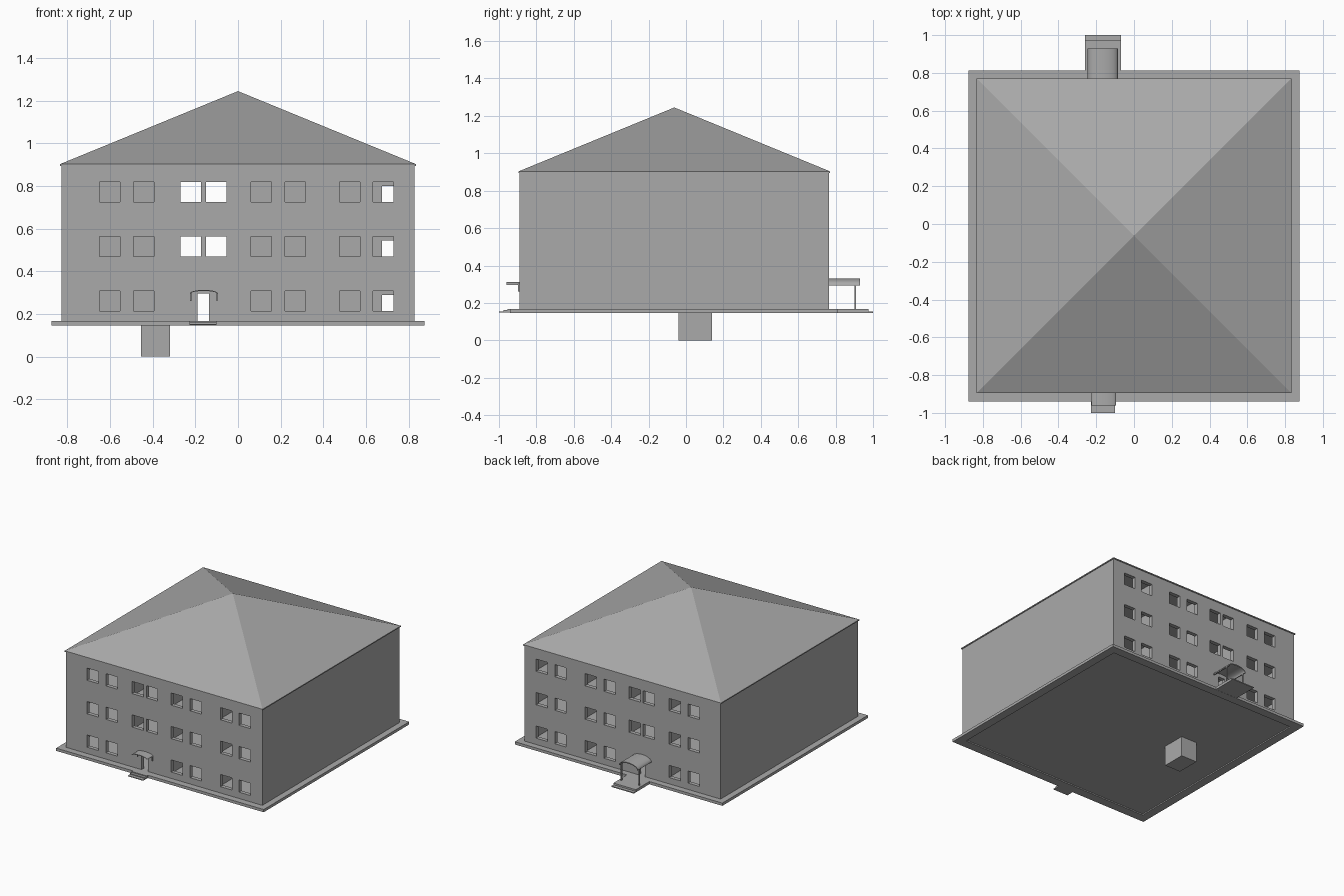
import bpy, bmesh, math
from mathutils import Matrix, Vector

old = bpy.data.objects.get("Cube")
if old:
    bpy.data.objects.remove(old, do_unlink=True)

grey = bpy.data.materials.new("plain_grey")
grey.use_nodes = True
COLOUR = (0.4, 0.4, 0.4, 1)
grey.diffuse_color = COLOUR
grey.node_tree.nodes["Principled BSDF"].inputs["Base Color"].default_value = COLOUR


def finish(name, bm):
    bmesh.ops.recalc_face_normals(bm, faces=bm.faces)
    mesh = bpy.data.meshes.new(name)
    bm.to_mesh(mesh)
    bm.free()
    mesh.materials.append(grey)
    obj = bpy.data.objects.new(name, mesh)
    bpy.context.collection.objects.link(obj)
    return obj


def boxes(name, spans):
    """One object made of boxes, each given as x, y and z ranges."""
    bm = bmesh.new()
    for span in spans:
        mid = Vector([(a + b) / 2 for a, b in span])
        size = Vector([b - a for a, b in span])
        bmesh.ops.create_cube(bm, size=1, matrix=Matrix.Translation(mid) @ Matrix.Diagonal(size.to_4d()))
    return finish(name, bm)


def cut(obj, cutter):
    mod = obj.modifiers.new("openings", "BOOLEAN")
    mod.operation = "DIFFERENCE"
    mod.solver = "EXACT"
    mod.object = cutter
    with bpy.context.temp_override(object=obj, active_object=obj):
        bpy.ops.object.modifier_apply(modifier=mod.name)


def arched_canopy(name, x, y, half, z, rise, thick, steps=16):
    """Curved sheet with an elliptical section, running along y."""
    bm = bmesh.new()
    ring = []
    for grow, order in ((0, range(steps + 1)), (-thick, range(steps, -1, -1))):
        for i in order:
            a = math.pi * i / steps
            ring.append(bm.verts.new((x + (half + grow) * math.cos(a), y[0],
                                      z + (rise + grow) * math.sin(a))))
    face = bm.faces.new(ring)
    new = bmesh.ops.extrude_face_region(bm, geom=[face])["geom"]
    bmesh.ops.translate(bm, vec=(0, y[1] - y[0], 0),
                        verts=[v for v in new if isinstance(v, bmesh.types.BMVert)])
    obj = finish(name, bm)
    bpy.ops.object.select_all(action="DESELECT")
    obj.select_set(True)
    bpy.context.view_layer.objects.active = obj
    bpy.ops.object.shade_smooth_by_angle(angle=math.radians(35))
    return obj


# Main dimensions
W = 0.828
FRONT, BACK = -0.89, 0.765
MID_Y = (FRONT + BACK) / 2
GROUND, EAVES, APEX = 0.165, 0.9, 1.245
STOREY = 0.255
T = 0.03
DOOR_X = (-0.19, -0.135)
DOOR_H = 0.13
floors = [GROUND + STOREY * i for i in range(3)]

# Window and door openings, shared by the front and back walls
window_x = (-0.65, -0.49, -0.27, -0.15, 0.06, 0.22, 0.475, 0.632)
openings = [(DOOR_X, (-2, 2), (GROUND, GROUND + DOOR_H))]
for level, z in enumerate(floors):
    for x in window_x:
        if level == 0 and -0.3 < x < 0:
            continue
        openings.append(((x, x + 0.096), (-2, 2), (z + 0.05, z + 0.143)))
cutter = boxes("opening_cutter", openings)
cutter.hide_render = True

for name, y in (("front_wall", (FRONT, FRONT + T)), ("back_wall", (BACK - T, BACK))):
    cut(boxes(name, [((-W, W), y, (0.155, EAVES))]), cutter)
bpy.data.objects.remove(cutter, do_unlink=True)

for name, x in (("right_wall", (-W, -W + T)), ("left_wall", (W - T, W))):
    boxes(name, [(x, (FRONT + T, BACK - T), (0.155, EAVES))])

# Floors and partitions inside
inner_x, inner_y = (-W + T, W - T), (FRONT + T, BACK - T)
boxes("floors", [(inner_x, inner_y, (z - 0.01, z)) for z in floors + [EAVES]])
boxes("room_partitions", [((x - 0.01, x + 0.01), inner_y, (GROUND, EAVES - 0.01))
                          for x in (-0.32, 0, 0.395)])
middle = boxes("middle_partitions", [
    ((inner_x[0], -0.33), (MID_Y - 0.01, MID_Y + 0.01), (GROUND, EAVES - 0.01)),
    ((0.01, inner_x[1]), (MID_Y - 0.01, MID_Y + 0.01), (GROUND, EAVES - 0.01))])
doorways = boxes("doorway_cutter", [((0.675, 0.735), (-0.3, 0.3), (z, z + 0.125)) for z in floors])
cut(middle, doorways)
bpy.data.objects.remove(doorways, do_unlink=True)

# Pyramid roof with a thin eaves edge
lip = 0.006
bm = bmesh.new()
corners = [(-W - lip, FRONT - lip), (W + lip, FRONT - lip), (W + lip, BACK + lip), (-W - lip, BACK + lip)]
low = [bm.verts.new((x, y, EAVES - 0.005)) for x, y in corners]
top = [bm.verts.new((x, y, EAVES + 0.003)) for x, y in corners]
peak = bm.verts.new((0, MID_Y, APEX))
bm.faces.new(low)
for i in range(4):
    j = (i + 1) % 4
    bm.faces.new((low[i], low[j], top[j], top[i]))
    bm.faces.new((top[i], top[j], peak))
finish("roof", bm)

# Paved apron around the walls, open underneath
P = 0.875
y0, y1 = FRONT - 0.05, BACK + 0.047
inset = 0.81
apron_z = (0.146, 0.167)
boxes("apron", [
    ((-P, P), (y0, FRONT + 0.02), apron_z), ((-P, P), (BACK - 0.02, y1), apron_z),
    ((-P, -inset), (FRONT + 0.02, BACK - 0.02), apron_z),
    ((inset, P), (FRONT + 0.02, BACK - 0.02), apron_z)])

# Cellar block below the ground floor
boxes("cellar", [((-0.455, -0.32), (-0.04, 0.14), (0, 0.16))])

# Front entrance: steps, shallow curved canopy and brackets
front_x = (-0.228, -0.1)
boxes("front_steps", [(front_x, (-1.0, y0), (0.148, 0.154)),
                      (front_x, (-0.975, y0), (0.154, 0.161)),
                      (front_x, (-0.955, y0), (0.161, 0.168))])
arched_canopy("front_canopy", -0.16, (-0.96, FRONT), 0.066, 0.296, 0.017, 0.005)
boxes("front_brackets", [((x - 0.003, x + 0.003), (FRONT - 0.008, FRONT), (0.26, 0.3))
                         for x in (-0.222, -0.098)])

# Back entrance: landing, steps, barrel canopy on posts
back_x = (-0.26, -0.07)
boxes("back_steps", [(back_x, (BACK, 1.0), (0.147, 0.154)),
                     (back_x, (BACK, 0.975), (0.154, 0.167))])
arched_canopy("back_canopy", -0.165, (BACK, 0.93), 0.08, 0.294, 0.036, 0.007)
boxes("back_posts", [((x - 0.004, x + 0.004), (0.901, 0.909), (0.165, 0.297))
                     for x in (-0.24, -0.09)])
boxes("back_canopy_rails", [((x - 0.004, x + 0.004), (BACK, 0.93), (0.292, 0.299))
                            for x in (-0.24, -0.09)])
